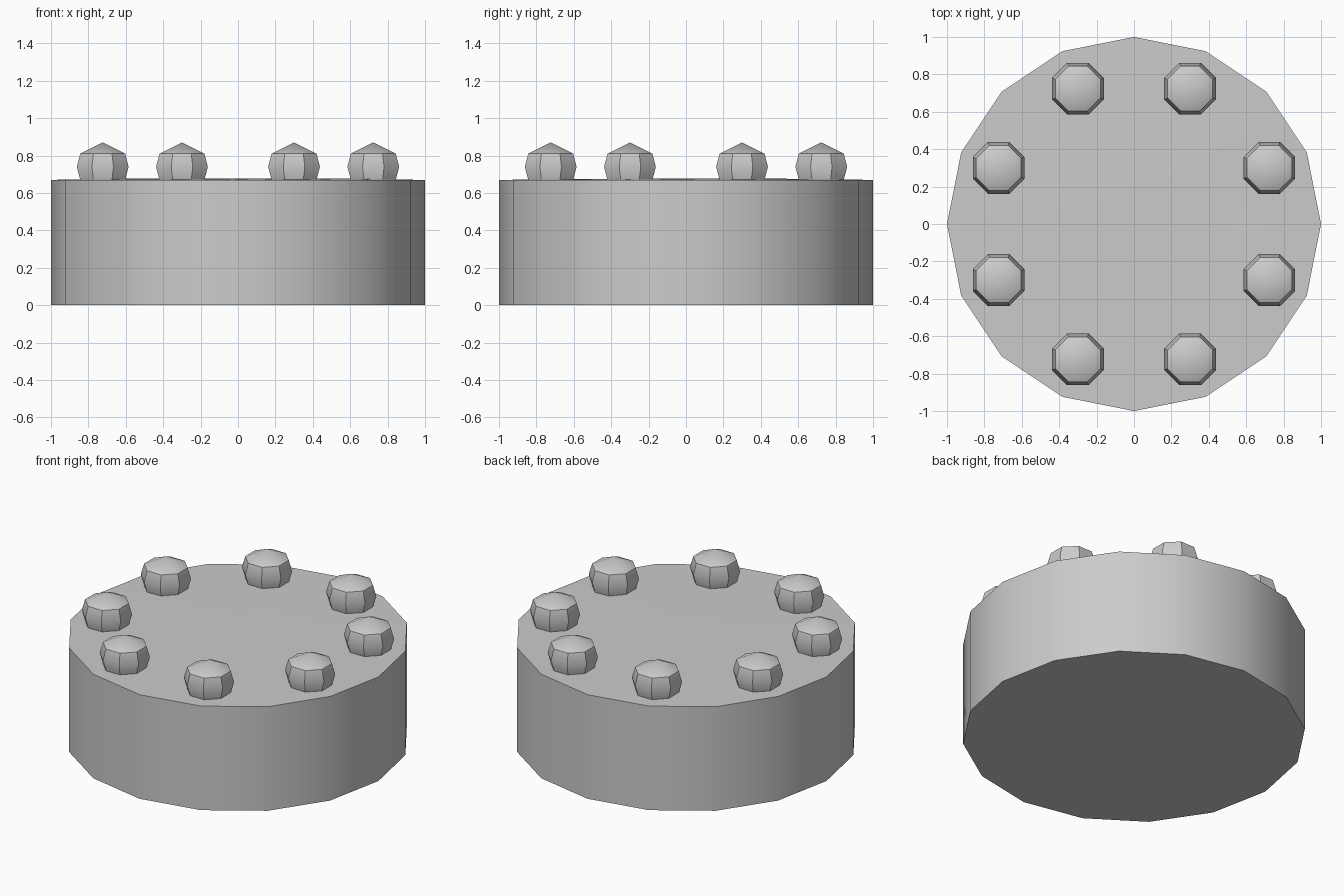
import bpy, bmesh, math, random
from math import cos, sin, pi

if "Cube" in bpy.data.objects:
    bpy.data.objects.remove(bpy.data.objects["Cube"])
random.seed(4)

grey = bpy.data.materials.new("plain grey")
grey.use_nodes = True
colour = (0.6, 0.6, 0.6, 1)
grey.diffuse_color = colour
grey.node_tree.nodes["Principled BSDF"].inputs["Base Color"].default_value = colour


def lathe(name, profile, sides, turn=0, location=(0, 0, 0), wobble=None):
    """Revolve (radius, height) pairs; zero radius makes a pole."""
    bm = bmesh.new()
    rings = []
    for i, (r, z) in enumerate(profile):
        if r == 0:
            rings.append([bm.verts.new((0, 0, z))] * sides)
            continue
        ring = []
        for s in range(sides):
            a = turn + 2 * pi * s / sides
            dz = random.uniform(-0.003, 0.003) if i == wobble else 0
            ring.append(bm.verts.new((r * cos(a), r * sin(a), z + dz)))
        rings.append(ring)
    for low, high in zip(rings, rings[1:]):
        for s in range(sides):
            n = (s + 1) % sides
            corners = [low[s], low[n], high[n], high[s]]
            bm.faces.new(list(dict.fromkeys(corners)))
    bmesh.ops.recalc_face_normals(bm, faces=bm.faces)
    mesh = bpy.data.meshes.new(name)
    bm.to_mesh(mesh)
    bm.free()
    mesh.materials.append(grey)
    obj = bpy.data.objects.new(name, mesh)
    obj.location = location
    bpy.context.collection.objects.link(obj)
    bpy.ops.object.select_all(action="DESELECT")
    obj.select_set(True)
    bpy.context.view_layer.objects.active = obj
    bpy.ops.object.shade_smooth_by_angle(angle=math.radians(30))
    return obj


# Sixteen-sided drum with a very slightly uneven top
lathe("cake_body", [(0, 0), (1, 0), (1, 0.67), (0.62, 0.675), (0, 0.676)], 16, wobble=3)

# Ring of eight faceted balls, half sunk into the top
ball = [(0, -0.13), (0.13, -0.07), (0.15, 0), (0.13, 0.07), (0, 0.13)]
for i in range(8):
    a = pi / 8 + i * pi / 4
    lathe(f"topping_{i + 1}", ball, 8, turn=pi / 8,
          location=(0.783 * cos(a), 0.783 * sin(a), 0.74))
